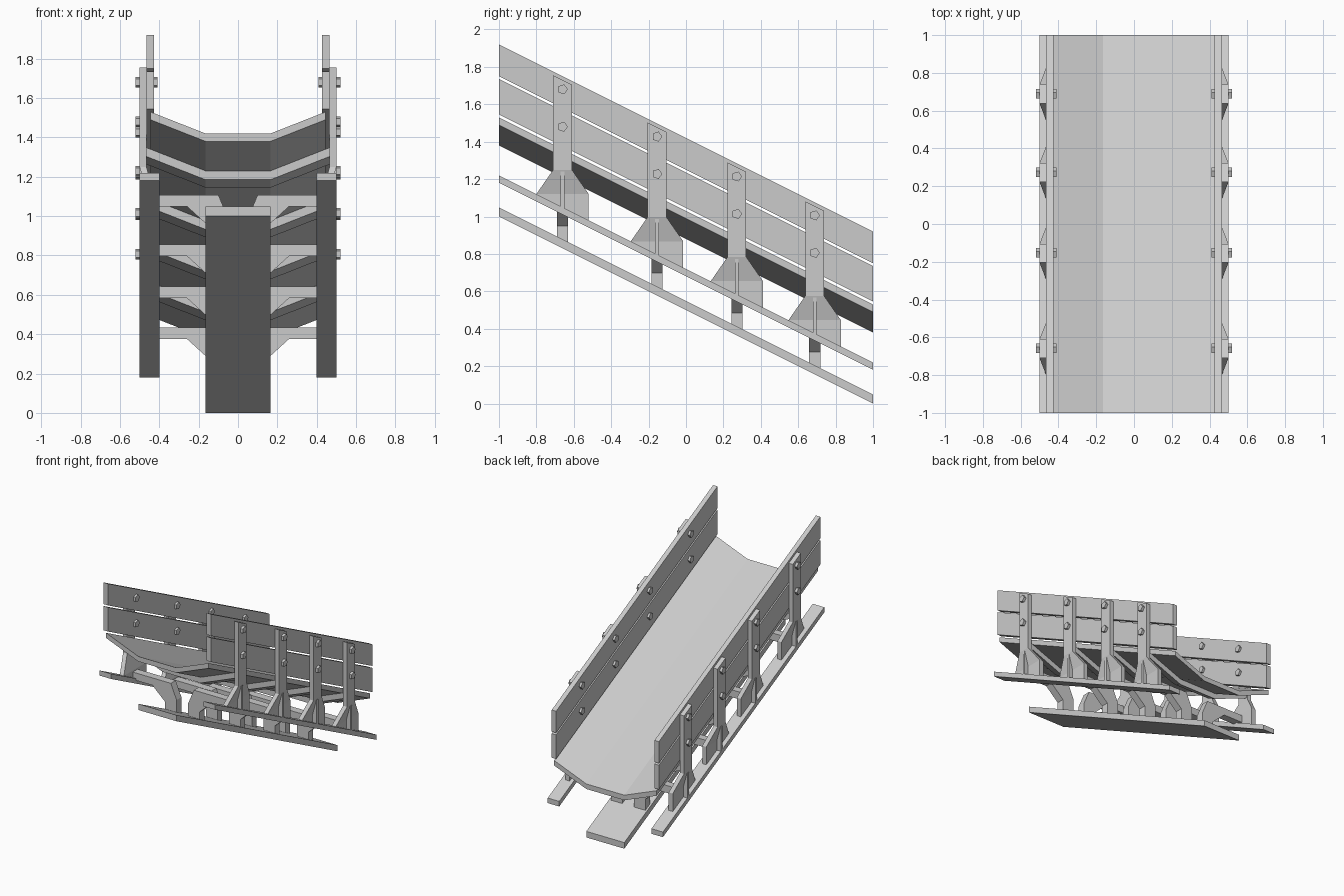
import bpy, bmesh
from math import cos, sin, tau

if "Cube" in bpy.data.objects:
    bpy.data.objects.remove(bpy.data.objects["Cube"])

SLOPE = -0.5                                # everything runs downhill along +y
STATIONS = (-0.66, -0.155, 0.272, 0.688)    # bracket positions along y


def build(name, solids):
    """One object from solids, each a pair of matching end loops."""
    bm = bmesh.new()
    for a, b in solids:
        va = [bm.verts.new(p) for p in a]
        vb = [bm.verts.new(p) for p in b]
        n = len(va)
        bm.faces.new(va)
        bm.faces.new(vb[::-1])
        for i in range(n):
            j = (i + 1) % n
            bm.faces.new((va[j], va[i], vb[i], vb[j]))
    bmesh.ops.recalc_face_normals(bm, faces=bm.faces)
    me = bpy.data.meshes.new(name)
    bm.to_mesh(me)
    bm.free()
    ob = bpy.data.objects.new(name, me)
    bpy.context.collection.objects.link(ob)
    return ob


def along_y(profile, y0=-1, y1=1, slope=SLOPE, z=0):
    """x-z profile swept along y, dropping with the slope."""
    return tuple([(x, y, h + z + slope * y) for x, h in profile] for y in (y0, y1))


def along_x(profile, x0, x1):
    """y-z profile swept along x."""
    return tuple([(x, y, z) for y, z in profile] for x in (x0, x1))


def rect(x0, x1, z0, z1):
    return [(x0, z0), (x1, z0), (x1, z1), (x0, z1)]


def mirrored(half):
    return half + [(-x, z) for x, z in half[::-1]]


# Bottom plank and the bent trough
build("bottom_plank", [along_y(rect(-.165, .165, .5, .548))])
trough_top = [(-.445, 1.03), (-.165, .92), (.165, .92), (.445, 1.03)]
trough_low = [(x, z - .04) for x, z in trough_top]
build("trough", [along_y(trough_top + trough_low[::-1])])

# Side rails and side boards
for s, side in ((1, "right"), (-1, "left")):
    build(f"{side}_rail", [along_y(rect(s * .4, s * .5, .68, .72))])
    build(f"{side}_lower_board", [along_y(rect(s * .427, s * .465, 1.045, 1.235))])
    build(f"{side}_upper_board", [along_y(rect(s * .427, s * .465, 1.25, 1.42))])

for k, y in enumerate(STATIONS, 1):
    rail = .72 + SLOPE * y                  # rail top height at this station

    # Bent batten carrying the trough
    top = [(-.47, 1.0), (-.165, .88), (.165, .88), (.47, 1.0)]
    low = [(x, z - .045) for x, z in top]
    build(f"trough_batten_{k}", [along_y(top + low[::-1], y - .04, y + .04)])

    # Two-legged strut from the rails down to the bottom plank
    half = [(.05, -.19), (.15, -.19), (.15, -.1), (.26, 0), (.45, 0),
            (.45, .058), (.1, .058), (.05, -.06)]
    arms = [along_y([(s * x, z) for x, z in half], y - .03, y + .03, 0, rail)
            for s in (1, -1)]
    build(f"strut_{k}", arms)

    for s, side in ((1, "right"), (-1, "left")):
        # Upright post with a slanted top
        zt, zb = rail + .2, 1.4
        post = [(y - .05, zt), (y + .05, zt),
                (y + .05, zb + SLOPE * (y + .05)), (y - .05, zb + SLOPE * (y - .05))]
        # Flared foot leaning inward, cut to the slope of the rail
        zm = rail + .07
        outer = [(s * .5, y - .05, zt), (s * .5, y + .05, zt),
                 (s * .465, y + .14, zm), (s * .465, y - .14, zm)]
        inner = [(x - s * .035, py, z) for x, py, z in outer]
        foot = [(y - .14, zm), (y + .14, zm), (y + .14, rail - .07)]
        # Thin stiffening fin
        fin = [(s * .44, rail - .01), (s * .5, rail - .01),
               (s * .5, zt - .01), (s * .48, zt - .01)]
        build(f"{side}_post_{k}", [along_x(post, s * .465, s * .5), (outer, inner),
                                   along_x(foot, s * .43, s * .465),
                                   along_y(fin, y - .01, y + .01, 0)])
        # Five-sided bolts through post and boards
        bolts = []
        for z0 in (1.15, 1.35):
            ring = [(y + .028 * cos(tau * i / 5), z0 + SLOPE * y + .028 * sin(tau * i / 5))
                    for i in range(5)]
            bolts.append(along_x(ring, s * .41, s * .52))
        build(f"{side}_bolts_{k}", bolts)
